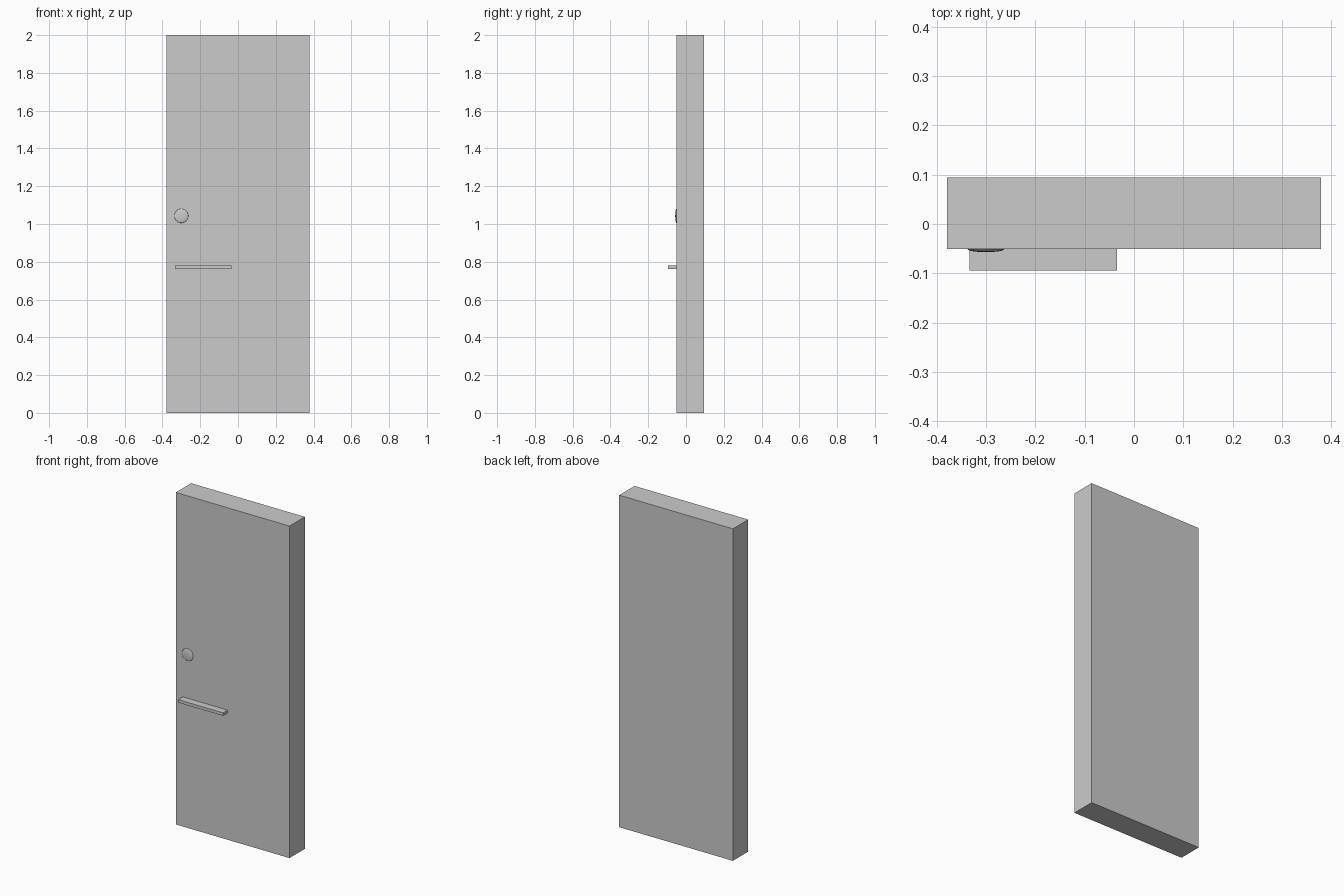
import bpy, math

if "Cube" in bpy.data.objects:
    bpy.data.objects.remove(bpy.data.objects["Cube"])


def box(name, lo, hi):
    """Axis-aligned box between two corners."""
    mid = [(a + b) / 2 for a, b in zip(lo, hi)]
    bpy.ops.mesh.primitive_cube_add(size=1, location=mid)
    ob = bpy.context.object
    ob.name = name
    ob.scale = [b - a for a, b in zip(lo, hi)]
    bpy.ops.object.transform_apply(location=False, rotation=False, scale=True)
    return ob


FRONT = -0.051

# Door slab
box("door_slab", (-0.379, FRONT, 0), (0.379, 0.0945, 2))

# Horizontal handle bar standing off the front face
box("handle_bar", (-0.333, -0.0945, 0.763), (-0.034, FRONT, 0.781))

# Shallow domed lock button, pole facing the front
bpy.ops.mesh.primitive_uv_sphere_add(
    segments=32, ring_count=16, radius=1,
    location=(-0.30, FRONT, 1.043), rotation=(math.pi / 2, 0, 0))
knob = bpy.context.object
knob.name = "lock_button"
knob.scale = (0.037, 0.037, 0.006)
bpy.ops.object.transform_apply(location=False, rotation=True, scale=True)
bpy.ops.object.shade_smooth()
